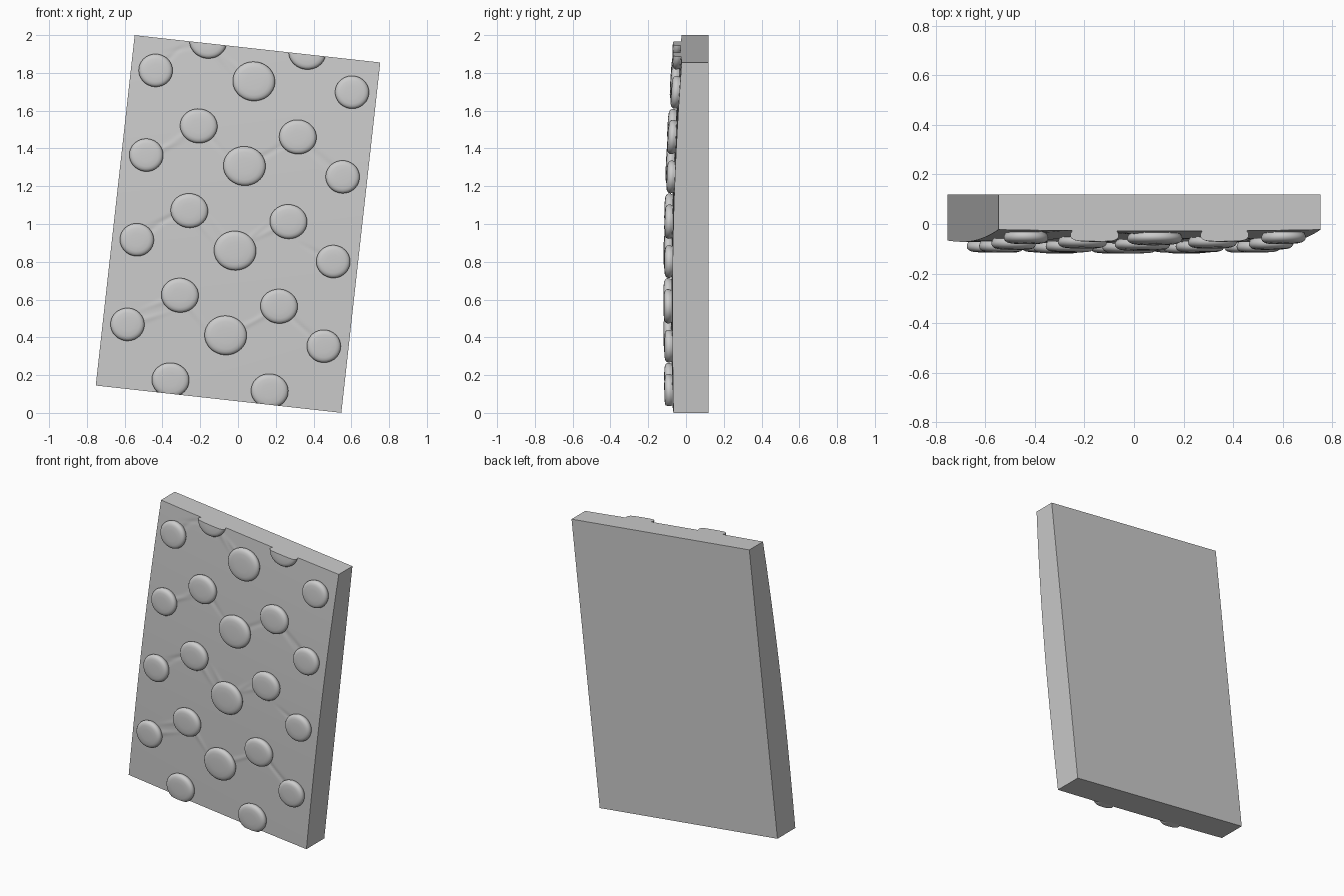
import bpy, bmesh, math, random
from mathutils import Vector

if "Cube" in bpy.data.objects:
    bpy.data.objects.remove(bpy.data.objects["Cube"])

random.seed(4)
A = math.radians(6.34)
C, S = math.cos(A), math.sin(A)
HU, HV, BACK = 0.654, 0.933, 0.12      # half width, half height, back plane
PITCH = 0.451


def world(u, y, v):
    """Panel coordinates to the tilted world frame."""
    return Vector((u * C + v * S, y, 1 - u * S + v * C))


def surf(u, v):
    """Padded front face: bulges low down, falls back towards the top."""
    t = v + 0.35
    fall = 0.03 * t * t if t > 0 else 0.016 * t * t
    return -0.078 + fall + 0.006 * (u / HU) ** 2


def finish(bm, name):
    bmesh.ops.recalc_face_normals(bm, faces=bm.faces)
    me = bpy.data.meshes.new(name)
    bm.to_mesh(me)
    bm.free()
    ob = bpy.data.objects.new(name, me)
    bpy.context.collection.objects.link(ob)
    bpy.ops.object.select_all(action='DESELECT')
    ob.select_set(True)
    bpy.context.view_layer.objects.active = ob
    bpy.ops.object.shade_smooth_by_angle(angle=math.radians(40))
    return ob


# Stud layout: large centre column, medium columns, small outer columns
studs = []
for k in range(5):
    studs += [(s * 0.264, 0.944 - k * PITCH, 0.099, 0.091) for s in (-1, 1)]
    if k < 4:
        v = 0.76 - k * PITCH
        studs.append((0, v, 0.112, 0.104))
        studs += [(s * 0.523, v, 0.090, 0.087) for s in (-1, 1)]

# Pulled creases running from each stud towards its neighbours
creases = []
for a in studs:
    for b in studs:
        d = math.hypot(b[0] - a[0], b[1] - a[1])
        if 0.1 < d < 0.36 and random.random() < 0.75:
            ang = math.atan2(b[1] - a[1], b[0] - a[0]) + random.uniform(-0.25, 0.25)
            creases.append((a[0], a[1], math.cos(ang), math.sin(ang),
                            d * random.uniform(0.7, 0.95), random.choice((-1, 1)) * 0.005))


def wrinkle(u, v):
    h = 0
    for cu, cv, du, dv, length, amp in creases:
        x, y = u - cu, v - cv
        t = (x * du + y * dv) / length
        if 0 < t < 1:
            d = (x * dv - y * du) / (0.006 + 0.012 * (1 - t))
            if abs(d) < 2.5:
                h += amp * (1 - t) * math.exp(-d * d)
    return h


# Panel: creased front grid, flat back and sides
NU, NV = 130, 186
bm = bmesh.new()
grid = []
for j in range(NV + 1):
    v = -HV + 2 * HV * j / NV
    row = []
    for i in range(NU + 1):
        u = -HU + 2 * HU * i / NU
        inner = min(1, (HU - abs(u)) / 0.05, (HV - abs(v)) / 0.05)
        row.append(bm.verts.new(world(u, surf(u, v) + wrinkle(u, v) * max(0, inner), v)))
    grid.append(row)
for j in range(NV):
    for i in range(NU):
        bm.faces.new((grid[j][i], grid[j][i + 1], grid[j + 1][i + 1], grid[j + 1][i]))
bl, br, tr, tl = [bm.verts.new(world(u, BACK, v)) for u, v in
                  ((-HU, -HV), (HU, -HV), (HU, HV), (-HU, HV))]
bm.faces.new((bl, tl, tr, br))
bm.faces.new(grid[0][::-1] + [bl, br])
bm.faces.new(grid[-1] + [tr, tl])
bm.faces.new([r[0] for r in grid] + [tl, bl])
bm.faces.new([r[-1] for r in grid][::-1] + [br, tr])
finish(bm, "padded_panel")

# Studs: rounded flat buttons following the front face
PROFILE = [(0.90, -0.25), (0.94, 0.05), (0.985, 0.25), (1.0, 0.42), (0.985, 0.6),
           (0.93, 0.77), (0.84, 0.89), (0.7, 0.96), (0.4, 1.0)]
RISE, SEG = 0.042, 40
for su, sv, ru, rv in studs:
    bm = bmesh.new()
    rings = []
    for r, h in PROFILE:
        ring = []
        for n in range(SEG):
            a = 2 * math.pi * n / SEG
            u, v = su + ru * r * math.cos(a), sv + rv * r * math.sin(a)
            ring.append(bm.verts.new(world(u, surf(u, v) - RISE * h, v)))
        rings.append(ring)
    for lo, hi in zip(rings, rings[1:]):
        for n in range(SEG):
            m = (n + 1) % SEG
            bm.faces.new((lo[n], lo[m], hi[m], hi[n]))
    bm.faces.new(rings[-1])
    bm.faces.new(rings[0][::-1])
    # Trim studs flush with the top and bottom edges
    for s in (-1, 1):
        if s * sv + rv > HV:
            cut = bmesh.ops.bisect_plane(
                bm, geom=bm.verts[:] + bm.edges[:] + bm.faces[:], dist=1e-6,
                plane_co=world(0, 0, s * HV), plane_no=Vector((S, 0, C)) * s, clear_outer=True)
            edges = [e for e in cut['geom_cut'] if isinstance(e, bmesh.types.BMEdge)]
            bmesh.ops.contextual_create(bm, geom=edges)
    finish(bm, "stud")
